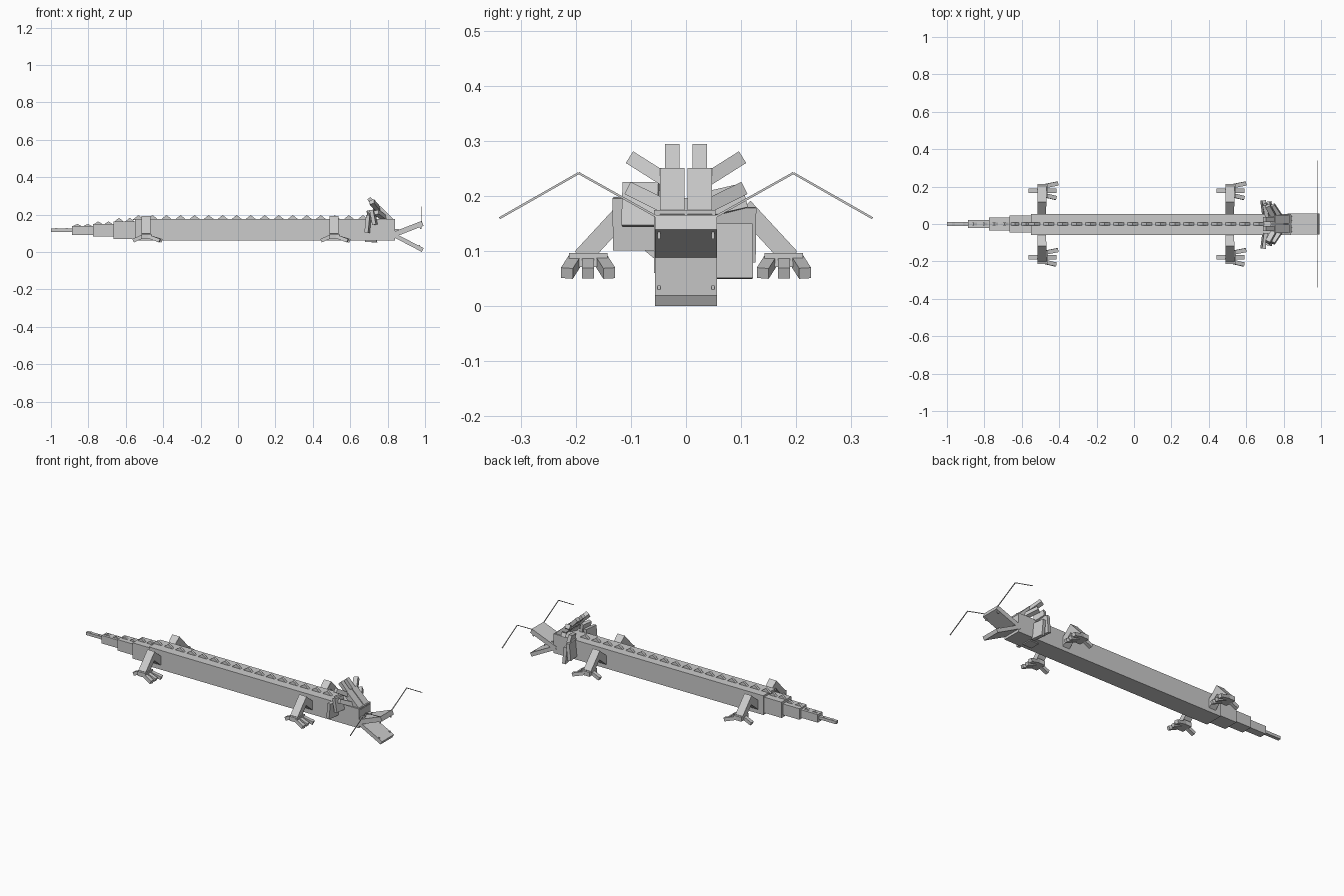
import bpy, bmesh, math
from mathutils import Vector, Matrix

if "Cube" in bpy.data.objects:
    bpy.data.objects.remove(bpy.data.objects["Cube"])

grey = bpy.data.materials.new("pale grey")
grey.diffuse_color = (0.6, 0.6, 0.6, 1)
grey.use_nodes = True
grey.node_tree.nodes["Principled BSDF"].inputs["Base Color"].default_value = grey.diffuse_color


def finish(name, bm):
    bmesh.ops.recalc_face_normals(bm, faces=bm.faces)
    me = bpy.data.meshes.new(name)
    bm.to_mesh(me)
    bm.free()
    me.materials.append(grey)
    ob = bpy.data.objects.new(name, me)
    bpy.context.collection.objects.link(ob)
    return ob


def add_box(bm, x0, x1, y0, y1, z0, z1):
    m = Matrix.Translation(((x0 + x1) / 2, (y0 + y1) / 2, (z0 + z1) / 2))
    m = m @ Matrix.Diagonal((x1 - x0, y1 - y0, z1 - z0, 1))
    bmesh.ops.create_cube(bm, size=1, matrix=m)


def add_beam(bm, p, q, w, t, side):
    """Bar from p to q; w is its width along the side vector, t its thickness."""
    p, q, s = Vector(p), Vector(q), Vector(side)
    d = (q - p).normalized()
    s = (s - d * s.dot(d)).normalized()
    n = d.cross(s)
    m = Matrix((d * (q - p).length, s * w, n * t)).transposed().to_4x4()
    bmesh.ops.create_cube(bm, size=1, matrix=Matrix.Translation((p + q) / 2) @ m)


def box(name, *b):
    bm = bmesh.new()
    add_box(bm, *b)
    return finish(name, bm)


def beams(name, items):
    bm = bmesh.new()
    for it in items:
        add_beam(bm, *it)
    return finish(name, bm)


X, Y = (1, 0, 0), (0, 1, 0)

# body with stepped tail
box("body", -0.55, 0.84, -0.058, 0.054, 0.06, 0.175)
tail = [(-0.665, -0.55, 0.046, 0.07, 0.164), (-0.775, -0.665, 0.034, 0.084, 0.15),
        (-0.887, -0.775, 0.022, 0.092, 0.14), (-1.0, -0.887, 0.01, 0.108, 0.125)]
for i, (x0, x1, h, z0, z1) in enumerate(tail):
    box(f"tail_{i + 1}", x0, x1, -h, h, z0, z1)

# ridge of triangular back spikes
bm = bmesh.new()


def spike(x, z, half, h):
    vs = [[bm.verts.new((x + dx, y, z + dz)) for dx, dz in ((-half, -0.003), (half, -0.003), (0, h))]
          for y in (-0.007, 0.007)]
    bm.faces.new(vs[0])
    bm.faces.new(vs[1])
    for k in range(3):
        j = (k + 1) % 3
        bm.faces.new((vs[0][k], vs[0][j], vs[1][j], vs[1][k]))


for i in range(17):
    spike(-0.532 + i * 0.075, 0.175, 0.032, 0.022)
for x0, x1, h, z0, z1 in tail:
    for f in (0.25, 0.75):
        spike(x0 + (x1 - x0) * f, z1, 0.026, 0.2 * (z1 - z0))
finish("back_spikes", bm)

# open jaws
beams("upper_jaw", [((0.825, 0, 0.09), (0.987, 0, 0.153), 0.112, 0.028, Y)])
beams("lower_jaw", [((0.825, 0, 0.095), (0.988, 0, 0.01), 0.112, 0.022, Y)])

for sgn, tag in ((1, "right"), (-1, "left")):
    # fangs and nostrils
    bm = bmesh.new()
    y = 0.049 * sgn
    add_box(bm, 0.972, 0.98, y - 0.003, y + 0.003, 0.122, 0.142)
    add_box(bm, 0.965, 0.973, y - 0.003, y + 0.003, 0.018, 0.038)
    finish(tag + "_fangs", bm)
    box(tag + "_nostril", 0.835, 0.86, sgn * 0.032 - 0.012, sgn * 0.032 + 0.012, 0.1, 0.122)

    # bent whisker
    beams(tag + "_whisker", [
        ((0.98, sgn * 0.045, 0.158), (0.98, sgn * 0.195, 0.242), 0.004, 0.004, X),
        ((0.98, sgn * 0.195, 0.242), (0.98, sgn * 0.339, 0.16), 0.004, 0.004, X)])

    # antler: broad base, slimmer tip, two side branches
    a = 0.025 * sgn
    beams(tag + "_antler", [
        ((0.83, a, 0.155), (0.742, a, 0.24), 0.045, 0.032, Y),
        ((0.78, a, 0.2), (0.699, a, 0.287), 0.027, 0.022, Y),
        ((0.755, a, 0.222), (0.715, sgn * 0.098, 0.268), 0.027, 0.025, X),
        ((0.79, a, 0.175), (0.74, sgn * 0.1, 0.212), 0.027, 0.025, X)])

    # legs: thigh rises from the body, shin drops to a clawed foot
    for cx, part in ((-0.493, "back"), (0.512, "front")):
        beams(f"{part}_{tag}_leg", [
            ((cx, sgn * 0.035, 0.095), (cx, sgn * 0.125, 0.17), 0.045, 0.042, X),
            ((cx, sgn * 0.105, 0.18), (cx, sgn * 0.19, 0.088), 0.048, 0.034, X)])
        fy = sgn * 0.178
        foot = [((cx - 0.022, fy, 0.084), (cx + 0.03, fy, 0.084), 0.07, 0.026, Y),
                ((cx - 0.015, fy, 0.084), (cx - 0.068, fy, 0.06), 0.022, 0.02, Y)]
        for dy, reach in ((0.035, 0.085), (0, 0.075), (-0.035, 0.075)):
            foot.append(((cx + 0.015, fy + dy * 0.7, 0.082),
                         (cx + reach, fy + dy * 1.1, 0.06), 0.022, 0.02, Y))
        beams(f"{part}_{tag}_foot", foot)

# uneven mane plates around the neck
beams("left_mane", [
    ((0.70, -0.05, 0.15), (0.69, -0.132, 0.15), 0.095, 0.02, (0.1, 0, 1)),
    ((0.73, -0.05, 0.185), (0.72, -0.115, 0.185), 0.08, 0.02, (-0.2, 0, 1))])
beams("right_mane", [
    ((0.70, 0.045, 0.13), (0.69, 0.126, 0.13), 0.10, 0.02, (0.1, 0, 1)),
    ((0.73, 0.045, 0.1), (0.72, 0.12, 0.1), 0.10, 0.02, (-0.1, 0, 1)),
    ((0.715, 0.04, 0.185), (0.70, 0.105, 0.2), 0.045, 0.02, (-0.2, 0, 1))])
box("throat_plate", 0.68, 0.74, -0.03, 0.03, 0.054, 0.065)
